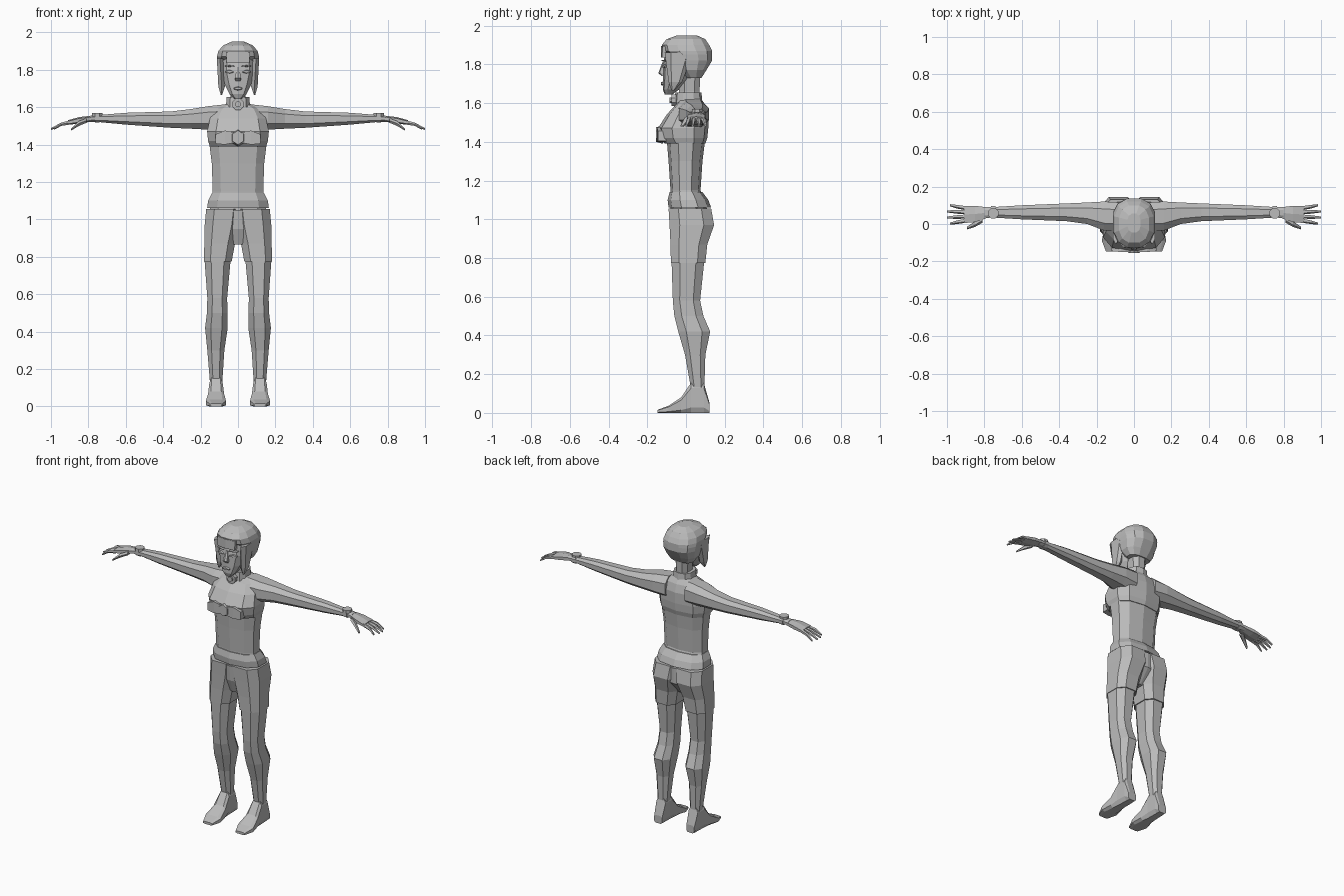
import bpy
import bmesh
from math import cos, sin, pi, copysign
from mathutils import Vector

cube = bpy.data.objects.get("Cube")
if cube:
    bpy.data.objects.remove(cube, do_unlink=True)

clay = bpy.data.materials.new("clay_grey")
clay.use_nodes = True
colour = (.5, .5, .5, 1)
clay.diffuse_color = colour
clay.node_tree.nodes["Principled BSDF"].inputs["Base Color"].default_value = colour


def section(low_corner, high_corner, across, along):
    """Cross-section as a centre and two half-size vectors."""
    low, high = Vector(low_corner), Vector(high_corner)
    half = (high - low) / 2
    half_across, half_along = Vector(), Vector()
    half_across[across] = half[across]
    half_along[along] = half[along]
    return low + half, half_across, half_along


def level(z, inner, outer, front, back):
    return section((inner, front, z), (outer, back, z), across=0, along=1)


def centred(z, half, front, back):
    return level(z, -half, half, front, back)


def upright(y, inner, outer, bottom, top):
    return section((inner, y, bottom), (outer, y, top), across=0, along=2)


def sideways(x, front, back, bottom, top):
    return section((x, front, bottom), (x, back, top), across=1, along=2)


def outline(sides, power):
    """Rounded box outline, scaled to fill its section."""
    angles = [2 * pi * (i + .5) / sides for i in range(sides)]
    points = [(copysign(abs(cos(a)) ** power, cos(a)),
               copysign(abs(sin(a)) ** power, sin(a))) for a in angles]
    widest = max(u for u, v in points)
    deepest = max(v for u, v in points)
    return [(u / widest, v / deepest) for u, v in points]


def loft(name, *sections, sides=8, power=.8, side=1):
    """Skin the sections in order and cap both ends."""
    bm = bmesh.new()
    rings = []
    for centre, half_across, half_along in sections:
        points = [centre + half_across * u + half_along * v
                  for u, v in outline(sides, power)]
        rings.append([bm.verts.new((p.x * side, p.y, p.z)) for p in points])
    for lower, upper in zip(rings, rings[1:]):
        for i in range(sides):
            bm.faces.new((lower[i - 1], lower[i], upper[i], upper[i - 1]))
    bm.faces.new(rings[0])
    bm.faces.new(rings[-1])
    bmesh.ops.recalc_face_normals(bm, faces=bm.faces)
    mesh = bpy.data.meshes.new(name)
    bm.to_mesh(mesh)
    bm.free()
    mesh.materials.append(clay)
    bpy.context.collection.objects.link(bpy.data.objects.new(name, mesh))


def lens(name, x, y, z, half, height, side=1):
    """Small facial feature, thick in the middle and pointed at its ends."""
    slope = .3 if x else 0
    loft(name, *[sideways(x + half * step, front=y + half * step * slope, back=y + .03,
                          bottom=z - height * (1 - .7 * abs(step)),
                          top=z + height * (1 - .7 * abs(step)))
                 for step in (-1, 0, 1)], sides=6, side=side)


# Torso and clothing
loft("midriff",
     centred(z=1.05, half=.15, front=-.08, back=.11),
     centred(z=1.15, half=.135, front=-.08, back=.075),
     centred(z=1.3, half=.14, front=-.09, back=.085),
     centred(z=1.42, half=.155, front=-.1, back=.1), sides=10)
loft("cropped_top",
     centred(z=1.39, half=.15, front=-.11, back=.1),
     centred(z=1.42, half=.16, front=-.135, back=.11),
     centred(z=1.47, half=.165, front=-.145, back=.115),
     centred(z=1.54, half=.15, front=-.1, back=.115),
     centred(z=1.59, half=.12, front=-.055, back=.1),
     centred(z=1.62, half=.06, front=-.035, back=.08), sides=10, power=.7)
loft("flared_hem",
     centred(z=1.06, half=.165, front=-.09, back=.13),
     centred(z=1.1, half=.16, front=-.095, back=.115),
     centred(z=1.14, half=.14, front=-.085, back=.085), sides=10)
loft("pelvis",
     centred(z=.865, half=.04, front=-.05, back=.06),
     centred(z=.95, half=.155, front=-.08, back=.13),
     centred(z=1.05, half=.17, front=-.09, back=.13), sides=10, power=.65)
loft("chest_clasp",
     upright(y=-.155, inner=-.03, outer=.03, bottom=1.4, top=1.475),
     upright(y=-.12, inner=-.04, outer=.04, bottom=1.39, top=1.485), sides=6, power=1)

# Neck, collar and pendant
loft("neck",
     centred(z=1.58, half=.055, front=-.045, back=.08),
     centred(z=1.66, half=.04, front=-.035, back=.07),
     centred(z=1.78, half=.05, front=-.035, back=.075))
loft("collar",
     centred(z=1.6, half=.065, front=-.06, back=.085),
     centred(z=1.655, half=.06, front=-.055, back=.08), sides=10)
for part, radius, front in (("ring", .03, -.075), ("stone", .015, -.085)):
    loft(f"pendant_{part}", *[
        upright(y=depth, inner=-radius, outer=radius, bottom=1.615 - radius, top=1.615 + radius)
        for depth in (front, -.05)], power=1)

# Face
loft("face",
     centred(z=1.645, half=.02, front=-.11, back=-.07),
     centred(z=1.67, half=.045, front=-.12, back=-.035),
     centred(z=1.72, half=.07, front=-.12, back=.01),
     centred(z=1.79, half=.09, front=-.12, back=.05),
     centred(z=1.9, half=.085, front=-.1, back=.07), sides=10)
loft("nose",
     centred(z=1.74, half=.014, front=-.125, back=-.11),
     centred(z=1.755, half=.016, front=-.143, back=-.11),
     centred(z=1.815, half=.007, front=-.12, back=-.11), sides=6)
lens("lips", x=0, y=-.13, z=1.7, half=.023, height=.012)

# Hair cap, open over the face
loft("hair_cap",
     centred(z=1.73, half=.075, front=0, back=.08),
     centred(z=1.77, half=.1, front=-.045, back=.105),
     centred(z=1.82, half=.11, front=-.08, back=.135),
     centred(z=1.85, half=.113, front=-.09, back=.135),
     centred(z=1.87, half=.113, front=-.12, back=.135),
     centred(z=1.9, half=.105, front=-.125, back=.12),
     centred(z=1.93, half=.08, front=-.1, back=.1),
     centred(z=1.95, half=.035, front=-.045, back=.055), sides=12)
loft("fringe",
     centred(z=1.835, half=.06, front=-.13, back=-.1),
     centred(z=1.895, half=.065, front=-.13, back=-.09), sides=6)

# Paired parts
for side, label in ((1, "left"), (-1, "right")):

    def limb(name, *sections, **options):
        loft(f"{label}_{name}", *sections, side=side, **options)

    # Head details
    limb("side_lock",
         level(z=1.665, inner=.085, outer=.092, front=-.075, back=-.06),
         level(z=1.71, inner=.07, outer=.105, front=-.09, back=-.02),
         level(z=1.86, inner=.08, outer=.113, front=-.11, back=.04), sides=6)
    lens(f"{label}_brow", x=.045, y=-.12, z=1.82, half=.025, height=.005, side=side)
    lens(f"{label}_eye", x=.045, y=-.118, z=1.79, half=.022, height=.012, side=side)

    # Chest strap wing
    limb("chest_strap",
         sideways(x=.02, front=-.15, back=-.11, bottom=1.41, top=1.465),
         sideways(x=.07, front=-.15, back=-.11, bottom=1.4, top=1.475),
         sideways(x=.12, front=-.145, back=-.1, bottom=1.405, top=1.455), sides=4)

    # Arm, with a wristband and a round dial
    limb("arm",
         sideways(x=.07, front=-.04, back=.115, bottom=1.47, top=1.615),
         sideways(x=.16, front=-.035, back=.12, bottom=1.48, top=1.605),
         sideways(x=.25, front=0, back=.115, bottom=1.485, top=1.59),
         sideways(x=.36, front=.015, back=.11, bottom=1.49, top=1.577),
         sideways(x=.6, front=.025, back=.1, bottom=1.507, top=1.57),
         sideways(x=.76, front=.035, back=.09, bottom=1.522, top=1.557),
         sideways(x=.8, front=.03, back=.09, bottom=1.522, top=1.553))
    limb("wristband", *[sideways(x, front=.03, back=.095, bottom=1.517, top=1.562)
                        for x in (.74, .765)])
    limb("wrist_dial", *[level(z, inner=.725, outer=.78, front=.03, back=.085)
                         for z in (1.55, 1.57)], power=1)

    # Hand
    limb("palm",
         sideways(x=.79, front=.03, back=.09, bottom=1.522, top=1.554),
         sideways(x=.85, front=.01, back=.097, bottom=1.512, top=1.547),
         sideways(x=.91, front=.005, back=.097, bottom=1.506, top=1.53), sides=6)
    for i, finger in enumerate(("index", "middle", "ring", "little")):
        root, tip = .019 + .022 * i, .002 + .033 * i
        knuckle = (root + tip) / 2
        reach = 1 if finger in ("middle", "ring") else .985
        limb(f"{finger}_finger",
             sideways(x=.895, front=root - .01, back=root + .01, bottom=1.508, top=1.53),
             sideways(x=.945, front=knuckle - .009, back=knuckle + .009, bottom=1.5, top=1.518),
             sideways(x=reach, front=tip - .005, back=tip + .005, bottom=1.478, top=1.488),
             sides=5)
    limb("thumb",
         sideways(x=.81, front=.01, back=.045, bottom=1.517, top=1.54),
         sideways(x=.85, front=-.013, back=.014, bottom=1.5, top=1.527),
         sideways(x=.893, front=-.028, back=-.014, bottom=1.475, top=1.486), sides=5)

    # Leg with shorts
    limb("shorts_leg",
         level(z=.775, inner=.034, outer=.182, front=-.078, back=.1),
         level(z=.87, inner=.016, outer=.18, front=-.08, back=.11),
         level(z=.97, inner=-.01, outer=.178, front=-.085, back=.145),
         level(z=1.055, inner=-.02, outer=.17, front=-.09, back=.13), power=.7)
    limb("leg",
         level(z=.13, inner=.084, outer=.15, front=.025, back=.095),
         level(z=.3, inner=.073, outer=.164, front=-.005, back=.1),
         level(z=.42, inner=.055, outer=.176, front=-.04, back=.125),
         level(z=.5, inner=.056, outer=.166, front=-.06, back=.09),
         level(z=.58, inner=.058, outer=.164, front=-.068, back=.073),
         level(z=.8, inner=.038, outer=.18, front=-.075, back=.096))
    limb("foot",
         upright(y=.122, inner=.088, outer=.145, bottom=0, top=.05),
         upright(y=.092, inner=.084, outer=.15, bottom=0, top=.155),
         upright(y=.026, inner=.082, outer=.153, bottom=0, top=.155),
         upright(y=-.025, inner=.074, outer=.16, bottom=0, top=.08),
         upright(y=-.09, inner=.064, outer=.172, bottom=0, top=.037),
         upright(y=-.146, inner=.085, outer=.15, bottom=0, top=.016), power=.5)
